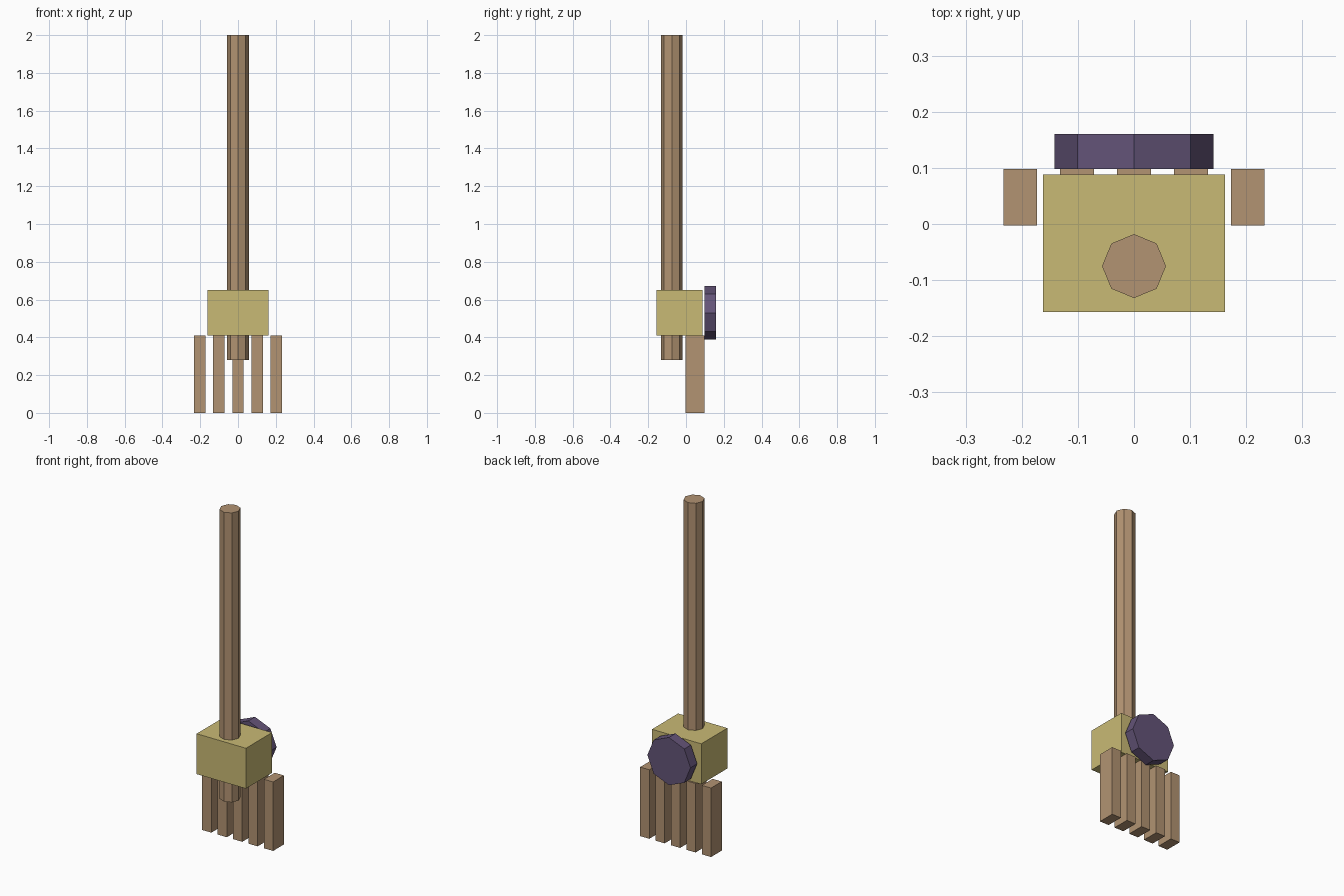
import bpy
import math

if "Cube" in bpy.data.objects:
    bpy.data.objects.remove(bpy.data.objects["Cube"])


def material(name, rgb):
    m = bpy.data.materials.new(name)
    m.diffuse_color = (*rgb, 1.0)
    m.use_nodes = True
    m.node_tree.nodes["Principled BSDF"].inputs["Base Color"].default_value = m.diffuse_color
    return m


wood = material("wood_brown", (0.445, 0.292, 0.168))
straw = material("straw_yellow", (0.584, 0.491, 0.178))
purple = material("dark_purple", (0.127, 0.089, 0.188))


def finish(name, mat):
    ob = bpy.context.object
    ob.name = ob.data.name = name
    ob.data.materials.append(mat)
    return ob


def box(name, lo, hi, mat):
    centre = [(a + b) / 2 for a, b in zip(lo, hi)]
    bpy.ops.mesh.primitive_cube_add(size=1, location=centre)
    ob = finish(name, mat)
    ob.scale = [b - a for a, b in zip(lo, hi)]
    bpy.ops.object.transform_apply(location=False, rotation=False, scale=True)
    return ob


def octagon_prism(name, radius, depth, centre, mat, rotation=(0, 0, 0)):
    bpy.ops.mesh.primitive_cylinder_add(vertices=8, radius=radius, depth=depth,
                                        location=centre, rotation=rotation)
    return finish(name, mat)


# Long handle passing through the head
octagon_prism("handle", 0.057, 1.72, (0, -0.075, 1.14), wood)

# Block head
box("head", (-0.162, -0.157, 0.41), (0.162, 0.088, 0.65), straw)

# Row of five slats hanging under the head
for i in range(5):
    x = (i - 2) * 0.1015
    box(f"slat_{i + 1}", (x - 0.03, -0.003, 0), (x + 0.03, 0.098, 0.41), wood)

# Round knob on the back
octagon_prism("back_disc", 0.142, 0.062, (0, 0.129, 0.53), purple, (math.pi / 2, 0, 0))
